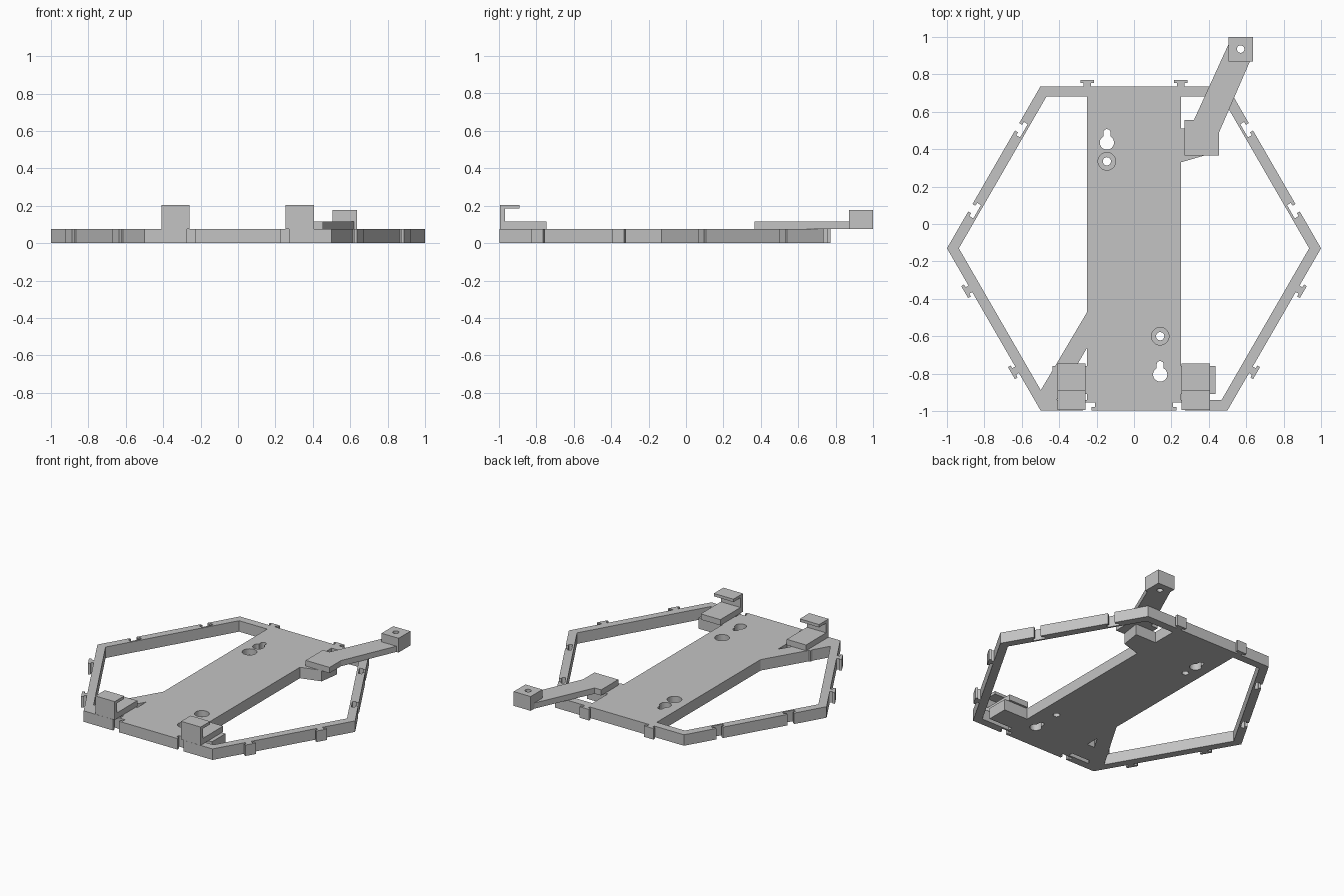
import bpy, bmesh, math
from mathutils import Matrix, Vector

cube = bpy.data.objects.get("Cube")
if cube:
    bpy.data.objects.remove(cube, do_unlink=True)

grey = bpy.data.materials.new("light grey")
grey.use_nodes = True
grey.diffuse_color = (0.55, 0.55, 0.55, 1)
grey.node_tree.nodes["Principled BSDF"].inputs["Base Color"].default_value = (0.55, 0.55, 0.55, 1)

H = 0.077       # frame height
CY = -0.13      # hexagon centre
WALL = 0.055


def prism(name, points, z0, z1, matrix=Matrix()):
    """Extrude a flat outline from z0 to z1."""
    bm = bmesh.new()
    face = bm.faces.new([bm.verts.new((x, y, z0)) for x, y in points])
    top = bmesh.ops.extrude_face_region(bm, geom=[face])["geom"]
    for v in top:
        if isinstance(v, bmesh.types.BMVert):
            v.co.z = z1
    bm.transform(matrix)
    bmesh.ops.recalc_face_normals(bm, faces=bm.faces)
    mesh = bpy.data.meshes.new(name)
    bm.to_mesh(mesh)
    bm.free()
    mesh.materials.append(grey)
    obj = bpy.data.objects.new(name, mesh)
    bpy.context.collection.objects.link(obj)
    return obj


def box(name, x0, x1, y0, y1, z0=0, z1=H, matrix=Matrix()):
    return prism(name, [(x0, y0), (x1, y0), (x1, y1), (x0, y1)], z0, z1, matrix)


def circle(x, y, r, n=32):
    return [(x + r * math.cos(2 * math.pi * i / n), y + r * math.sin(2 * math.pi * i / n))
            for i in range(n)]


def combine(target, tool, operation):
    """Apply a boolean and discard the tool."""
    tool.hide_render = True
    mod = target.modifiers.new("bool", "BOOLEAN")
    mod.operation, mod.solver, mod.object = operation, "EXACT", tool
    bpy.context.view_layer.update()
    graph = bpy.context.evaluated_depsgraph_get()
    mesh = bpy.data.meshes.new_from_object(target.evaluated_get(graph))
    target.modifiers.clear()
    target.data = mesh
    bpy.data.objects.remove(tool, do_unlink=True)


def add(target, tool):
    combine(target, tool, "UNION")


def cut(target, tool):
    combine(target, tool, "DIFFERENCE")


# Hexagonal rim
inner = 1 - WALL / math.cos(math.pi / 6)
frame = prism("hexagon_frame", circle(0, CY, 1, 6), 0, H)
cut(frame, prism("opening", circle(0, CY, inner, 6), -0.1, 0.2))

# Central plate and braces under the mounts
add(frame, box("plate", -0.25, 0.25, -0.97, 0.71))
add(frame, prism("front_brace", [(-0.24, -0.453), (-0.505, -0.9), (-0.47, -0.97),
                                 (-0.43, -0.97), (-0.24, -0.643)], 0, H))
for s in (-1, 1):
    add(frame, box("clip_support", min(s * 0.2, s * 0.435), max(s * 0.2, s * 0.435), -0.91, -0.76))
add(frame, prism("arm_support", [(0.2, 0.315), (0.39, 0.37), (0.41, 0.51), (0.2, 0.51)], 0, H))

# T-shaped tabs on three sides, matching slots on the opposite three
apothem = math.sqrt(3) / 2
for angle in range(30, 390, 60):
    m = Matrix.Translation((0, CY, 0)) @ Matrix.Rotation(math.radians(angle), 4, "Z")
    for t in (-0.25, 0.25):
        side = m @ Matrix.Translation((apothem, t, 0))
        if angle in (90, 210, 330):
            add(frame, box("tab_stem", -0.02, 0.025, -0.02, 0.02, 0, H, side))
            add(frame, box("tab_head", 0.018, 0.035, -0.037, 0.037, 0, H, side))
        else:
            cut(frame, box("slot_mouth", -0.03, 0.02, -0.023, 0.023, -0.1, 0.2, side))
            cut(frame, box("slot_pocket", -0.042, -0.018, -0.041, 0.041, -0.1, 0.2, side))

# Keyholes and counterbored screw holes
for x, y in ((-0.145, 0.435), (0.14, -0.805)):
    cut(frame, prism("keyhole", circle(x, y, 0.038), -0.1, 0.2))
    slot = [(x - 0.019, y), (x + 0.019, y)] + circle(x, y + 0.053, 0.019)[:17]
    cut(frame, prism("keyhole_slot", slot, -0.1, 0.2))
for x, y in ((-0.145, 0.335), (0.14, -0.6)):
    cut(frame, prism("counterbore", circle(x, y, 0.047), 0.035, 0.2))
    cut(frame, prism("screw_hole", circle(x, y, 0.022), -0.1, 0.2))

# Hooked clips at the front
profile = [(-0.995, H), (-0.745, H), (-0.745, 0.117), (-0.968, 0.117),
           (-0.968, 0.185), (-0.89, 0.185), (-0.89, 0.205), (-0.995, 0.205)]
# Maps outline (y, z) extruded along x
sweep = Matrix(((0, 0, 1, 0), (1, 0, 0, 0), (0, 1, 0, 0), (0, 0, 0, 1)))
prism("left_clip", profile, 0.255, 0.407, sweep)
prism("right_clip", profile, -0.41, -0.26, sweep)

# Angled arm with a drilled end block
arm = prism("rear_arm", [(0.27, 0.365), (0.455, 0.365), (0.455, 0.49), (0.635, 0.905),
                         (0.57, 0.97), (0.507, 0.965), (0.32, 0.555), (0.27, 0.555)], H, 0.117)
add(arm, box("end_block", 0.505, 0.637, 0.87, 1.0, H, 0.177))
cut(arm, prism("arm_hole", circle(0.57, 0.935, 0.02), 0, 0.3))
